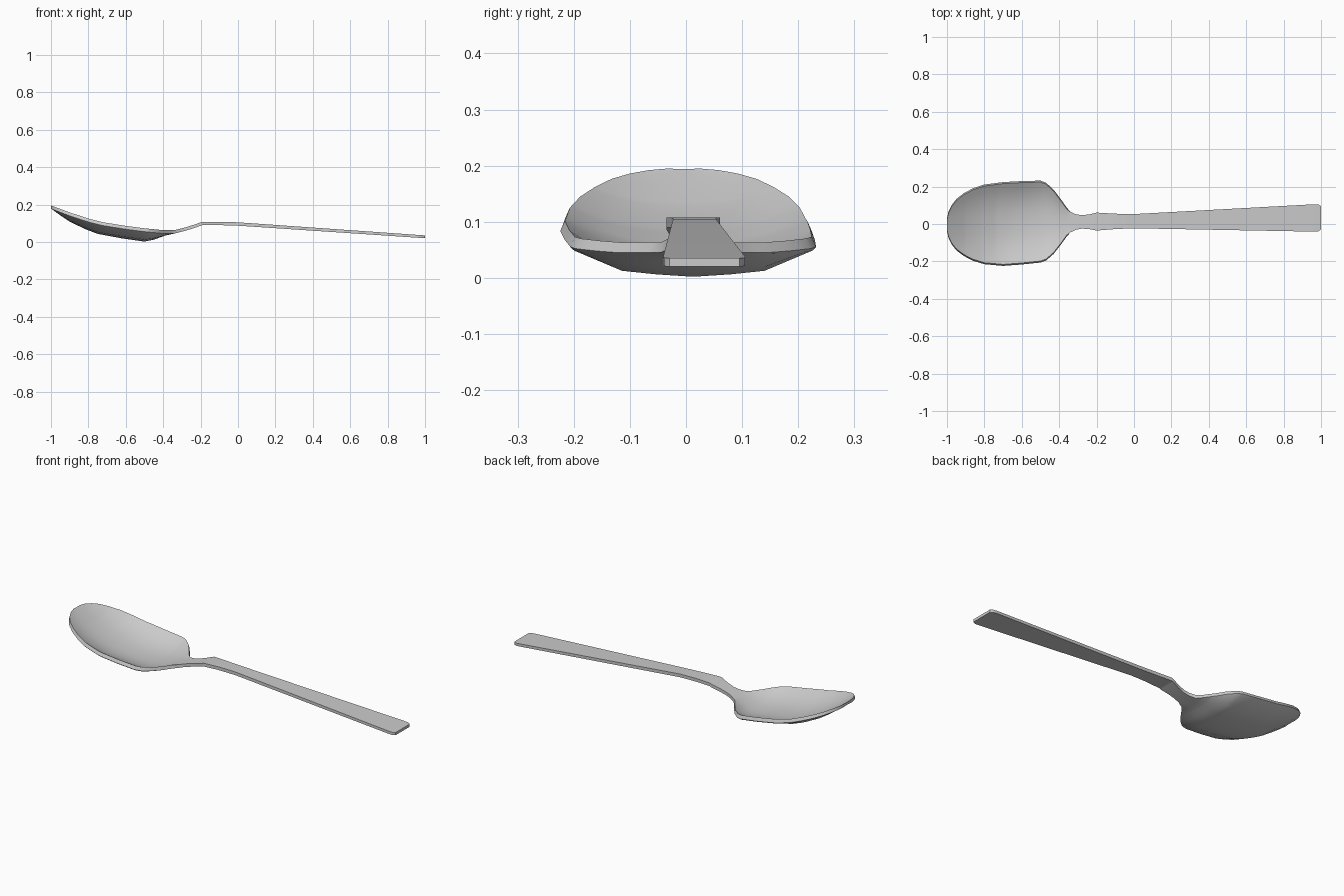
import bpy, bmesh

if "Cube" in bpy.data.objects:
    bpy.data.objects.remove(bpy.data.objects["Cube"])

# Piecewise-linear profiles along the length of the spoon: (x, value)
half_width = [(-1, .035), (-.992, .07), (-.975, .105), (-.95, .137), (-.91, .168), (-.86, .194),
              (-.8, .213), (-.7, .224), (-.6, .223), (-.5, .219), (-.47, .208), (-.43, .172),
              (-.39, .12), (-.36, .078), (-.34, .055), (-.31, .041), (-.28, .036), (-.24, .039),
              (-.2, .048), (-.1, .041), (0, .038), (.96, .073), (.985, .072), (1, .062)]
centre = [(-1, -.004), (-.8, -.002), (-.7, .0), (-.5, .013), (-.34, .01), (-.2, .013), (0, .015), (1, .033)]
rim = [(-1, .195), (-.9, .158), (-.8, .125), (-.72, .105), (-.6, .086), (-.5, .073), (-.4, .063),
       (-.34, .063), (-.28, .078), (-.23, .094), (-.19, .108), (-.1, .108), (0, .105), (1, .035)]
inside = [(-1, .194), (-.95, .16), (-.9, .128), (-.82, .088), (-.74, .058), (-.66, .038), (-.58, .027),
          (-.5, .022), (-.45, .027), (-.4, .041), (-.36, .056), (-.34, .063)]
outside = [(-1, .179), (-.95, .142), (-.9, .109), (-.82, .07), (-.75, .043), (-.62, .019),
           (-.5, .002), (-.45, .012), (-.39, .034), (-.34, .045)]


def at(table, x):
    for (x0, v0), (x1, v1) in zip(table, table[1:]):
        if x <= x1:
            return v0 + (v1 - v0) * (x - x0) / (x1 - x0)
    return table[-1][1]


def section(x):
    """Closed cross-section: dished top, sloping rim, faceted underside."""
    w, c, z = at(half_width, x), at(centre, x), at(rim, x)
    bowl = x < -.34
    low = z - (.018 if x < 0 else .018 - .003 * x)
    dish = z - at(inside, x) if bowl else 0
    belly = low - at(outside, x) if bowl else 0
    top_w = w - (.008 if bowl else 0)
    pts = []
    for i in range(-6, 7):
        v = i / 6
        pts.append((x, c + top_w * v, z - dish * (1 - abs(v) ** 2.4)))
    for v, f in ((1, 0), (.97, .12), (.58, .8), (.3, .92), (0, 1),
                 (-.3, .92), (-.58, .8), (-.97, .12), (-1, 0)):
        pts.append((x, c + w * v, low - belly * f))
    return pts


# Spoon: loft the cross-sections from bowl tip to handle end
stations = sorted({p[0] for t in (half_width, centre, rim, inside, outside) for p in t})
bm = bmesh.new()
rings = [[bm.verts.new(p) for p in section(x)] for x in stations]
n = len(rings[0])
for a, b in zip(rings, rings[1:]):
    for i in range(n):
        j = (i + 1) % n
        bm.faces.new((a[i], a[j], b[j], b[i]))
bm.faces.new(rings[0])
bm.faces.new(rings[-1])
bmesh.ops.recalc_face_normals(bm, faces=bm.faces)

mesh = bpy.data.meshes.new("spoon")
bm.to_mesh(mesh)
bm.free()
spoon = bpy.data.objects.new("spoon", mesh)
bpy.context.collection.objects.link(spoon)
bpy.context.view_layer.objects.active = spoon
spoon.select_set(True)
bpy.ops.object.shade_smooth_by_angle(angle=0.6)
